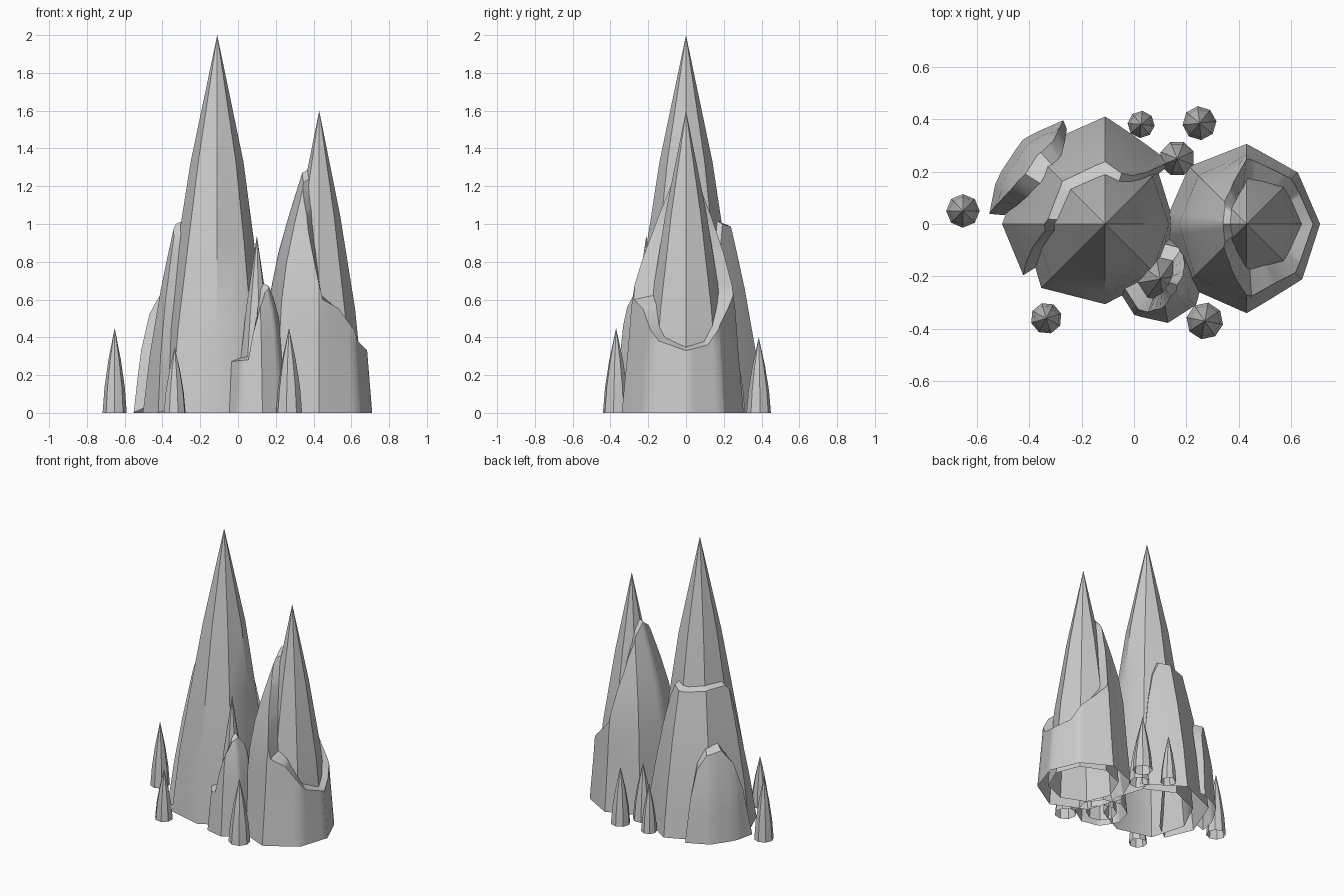
import bpy, bmesh
from math import sin, cos, pi, radians

if "Cube" in bpy.data.objects:
    bpy.data.objects.remove(bpy.data.objects["Cube"])


def lerp(table, v):
    """Piecewise linear lookup in [(key, value), ...]."""
    if v <= table[0][0]:
        return table[0][1]
    for (a, p), (b, q) in zip(table, table[1:]):
        if v <= b:
            return p + (q - p) * (v - a) / (b - a)
    return table[-1][1]


def facet(deg, rot, sides):
    """Radius factor that turns a circle into a polygon."""
    seg = 360 / sides
    return cos(pi / sides) / cos(radians((deg - rot) % seg - seg / 2))


def finish(name, bm, loc):
    bmesh.ops.remove_doubles(bm, verts=bm.verts, dist=0.0004)
    bmesh.ops.recalc_face_normals(bm, faces=bm.faces)
    me = bpy.data.meshes.new(name)
    bm.to_mesh(me)
    bm.free()
    ob = bpy.data.objects.new(name, me)
    ob.location = (loc[0], loc[1], 0)
    bpy.context.collection.objects.link(ob)
    bpy.ops.object.select_all(action='DESELECT')
    ob.select_set(True)
    bpy.context.view_layer.objects.active = ob
    bpy.ops.object.shade_smooth_by_angle(angle=radians(42))


def spire(name, loc, profile, rot=0, skew=(1,) * 8):
    """Pointed octagonal core, open below; skew bends the foot outline."""
    bm = bmesh.new()
    rings = []
    top = profile[-1][0]
    for z, r in profile[:-1]:
        w = max(0, 1 - 1.4 * z / top)
        ring = []
        for k in range(8):
            a, q = radians(rot + 45 * k), r * (1 + (skew[k] - 1) * w)
            ring.append(bm.verts.new((q * cos(a), q * sin(a), z)))
        rings.append(ring)
    tip = bm.verts.new((0, 0, top))
    for k in range(8):
        j = (k + 1) % 8
        for a, b in zip(rings, rings[1:]):
            bm.faces.new((a[k], a[j], b[j], b[k]))
        bm.faces.new((rings[-1][k], rings[-1][j], tip))
    finish(name, bm, loc)


def shell(name, loc, profile, inner, heights, rot=0, sides=8, skew=((0, 1),)):
    """Broken outer layer, open below: rim height follows (angle, height)."""
    bm = bmesh.new()
    a0, a1 = heights[0][0], heights[-1][0]
    angles = sorted({a for a, _ in heights} |
                    {k * 9 for k in range(-40, 81) if a0 < k * 9 < a1})
    cols = []
    for a in angles:
        h = max(lerp(heights, a), 0.002)
        f = facet(a, rot, sides)
        g = f * lerp(skew, a)
        c, s = cos(radians(a)), sin(radians(a))
        pts = [(lerp(profile, h * t / 6) * g, h * t / 6) for t in range(7)]
        zi = h + 0.025
        pts.append(((lerp(inner, zi) - 0.015) * f, zi))       # rim ledge
        cols.append([bm.verts.new((r * c, r * s, z)) for r, z in pts])
    for p, q in zip(cols, cols[1:]):
        for i in range(len(p) - 1):
            bm.faces.new((p[i], q[i], q[i + 1], p[i + 1]))
    finish(name, bm, loc)


# Tall main spire with two broken layers on its back left
P1 = (-0.11, 0)
core1 = [(0, .30), (.45, .265), (.9, .205), (1.33, .14), (2, 0)]
layer1 = [(0, .41), (.32, .37), (.69, .305), (1.0, .235)]
layer2 = [(0, .45), (.3, .425), (.5, .39), (.7, .35)]
spire("main_spire", P1, core1, skew=(.88, .95, 1, 1, 1.05, 1.15, 1.02, .95))
shell("main_layer", P1, layer1, core1,
      [(43, 0), (47, .4), (52, .7), (60, .9), (72, 1.0), (100, .98),
       (140, 1.0), (175, 1.0), (187, .93), (197, .6), (205, .3), (212, 0)],
      skew=((50, .85), (90, 1), (180, .96)))
shell("main_outer_layer", P1, layer2, layer1,
      [(112, 0), (116, .3), (122, .5), (132, .6), (148, .62),
       (160, .52), (168, .33), (175, 0)], rot=22.5, sides=16,
      skew=((113, .95), (130, 1)))

# Second spire with a tall layer on its left and a low collar on its right
P2 = (0.43, 0)
core2 = [(0, .23), (.35, .21), (.55, .19), (1.05, .11), (1.6, 0)]
collar2 = [(0, .315), (.33, .285), (.6, .265), (.78, .235), (1.0, .175), (1.27, .09)]
spire("second_spire", P2, core2)
shell("second_layer", P2, collar2, core2,
      [(0, .33), (30, .36), (50, .47), (72, .55), (88, .62), (98, .85),
       (115, 1.05), (140, 1.2), (180, 1.27), (220, 1.22), (245, 1.05),
       (262, .83), (274, .6), (295, .55), (325, .38), (360, .33)],
      skew=((0, .89), (45, .88), (90, .97), (180, 1), (225, 1.06),
            (270, 1.08), (315, .95), (360, .89)))

# Short front spire with a collar and an arched layer on its right
P3 = (0.10, -0.21)
core3 = [(0, .10), (.3, .085), (.55, .058), (.94, 0)]
collar3 = [(0, .17), (.27, .145), (.5, .12), (.68, .07)]
spire("front_spire", P3, core3, 10)
shell("front_layer", P3, collar3, core3,
      [(-110, .28), (-100, .42), (-80, .56), (-55, .64), (-20, .67), (15, .6),
       (40, .45), (55, .28), (120, .25), (180, .27), (250, .28)], rot=10)

# Small spikes around the base: x, y, height, radius
for i, (x, y, h, r) in enumerate([(-.653, .05, .45, .064), (-.335, -.36, .35, .06),
                                  (.27, -.37, .45, .071), (.25, .385, .40, .065),
                                  (.165, .25, .40, .068), (.027, .38, .34, .052)]):
    spire(f"small_spike_{i + 1}", (x, y),
          [(0, r), (h * .3, r * .84), (h * .62, r * .52), (h, 0)], 17 * i)
